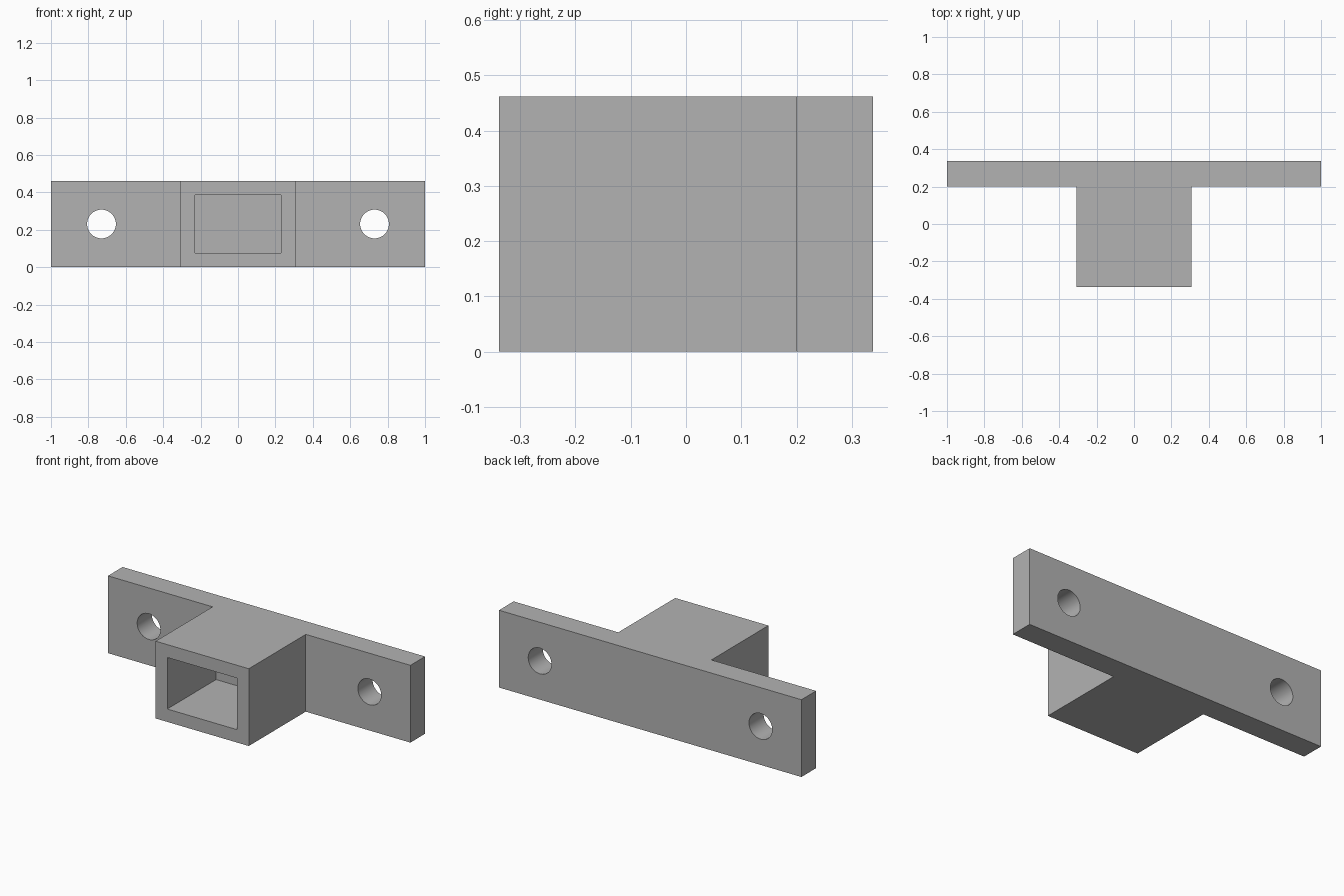
import bpy
import bmesh
from mathutils import Matrix, Vector

if "Cube" in bpy.data.objects:
    bpy.data.objects.remove(bpy.data.objects["Cube"], do_unlink=True)

HEIGHT = 0.462
FRONT, STEP, BACK = -0.338, 0.2, 0.338
BLOCK = 0.308            # half width of the socket block
WALL = 0.077             # socket wall thickness
HOLE_X, HOLE_R = 0.73, 0.077

grey = bpy.data.materials.new("plain grey")
grey.use_nodes = True
colour = (0.45, 0.45, 0.45, 1)
grey.diffuse_color = colour
grey.node_tree.nodes["Principled BSDF"].inputs["Base Color"].default_value = colour


def make_object(name, bm):
    bmesh.ops.recalc_face_normals(bm, faces=bm.faces)
    mesh = bpy.data.meshes.new(name)
    bm.to_mesh(mesh)
    bm.free()
    mesh.materials.append(grey)
    obj = bpy.data.objects.new(name, mesh)
    bpy.context.collection.objects.link(obj)
    return obj


def cut(target, cutter):
    mod = target.modifiers.new(cutter.name, 'BOOLEAN')
    mod.operation = 'DIFFERENCE'
    mod.solver = 'EXACT'
    mod.object = cutter
    bpy.context.view_layer.objects.active = target
    bpy.ops.object.modifier_apply(modifier=mod.name)
    bpy.data.objects.remove(cutter, do_unlink=True)


# Mounting plate and socket block: one T-shaped outline pulled upwards
half = [(BLOCK, FRONT), (BLOCK, STEP), (1, STEP), (1, BACK)]
outline = half + [(-x, y) for x, y in reversed(half)]
bm = bmesh.new()
base = bm.faces.new([bm.verts.new((x, y, 0)) for x, y in outline])
top = bmesh.ops.extrude_face_region(bm, geom=[base])["geom"]
bmesh.ops.translate(bm, vec=(0, 0, HEIGHT),
                    verts=[v for v in top if isinstance(v, bmesh.types.BMVert)])
bracket = make_object("bracket", bm)

# Blind rectangular socket, open at the front
low = Vector((WALL - BLOCK, FRONT - 0.1, WALL))
high = Vector((BLOCK - WALL, STEP - WALL, HEIGHT - WALL))
bm = bmesh.new()
bmesh.ops.create_cube(bm, size=1, matrix=Matrix.Translation((low + high) / 2)
                      @ Matrix.Diagonal((*(high - low), 1)))
cut(bracket, make_object("socket_cutter", bm))

# Round screw hole through each wing
for side in (-1, 1):
    bm = bmesh.new()
    place = Matrix.Translation((side * HOLE_X, (STEP + BACK) / 2, HEIGHT / 2))
    bmesh.ops.create_cone(bm, cap_ends=True, segments=48, radius1=HOLE_R,
                          radius2=HOLE_R, depth=0.3,
                          matrix=place @ Matrix.Rotation(1.5707963, 4, 'X'))
    cut(bracket, make_object("hole_cutter", bm))

# Smooth hole walls, crisp edges
bpy.ops.object.select_all(action='DESELECT')
bracket.select_set(True)
bpy.context.view_layer.objects.active = bracket
bpy.ops.object.shade_smooth_by_angle(angle=0.5)
